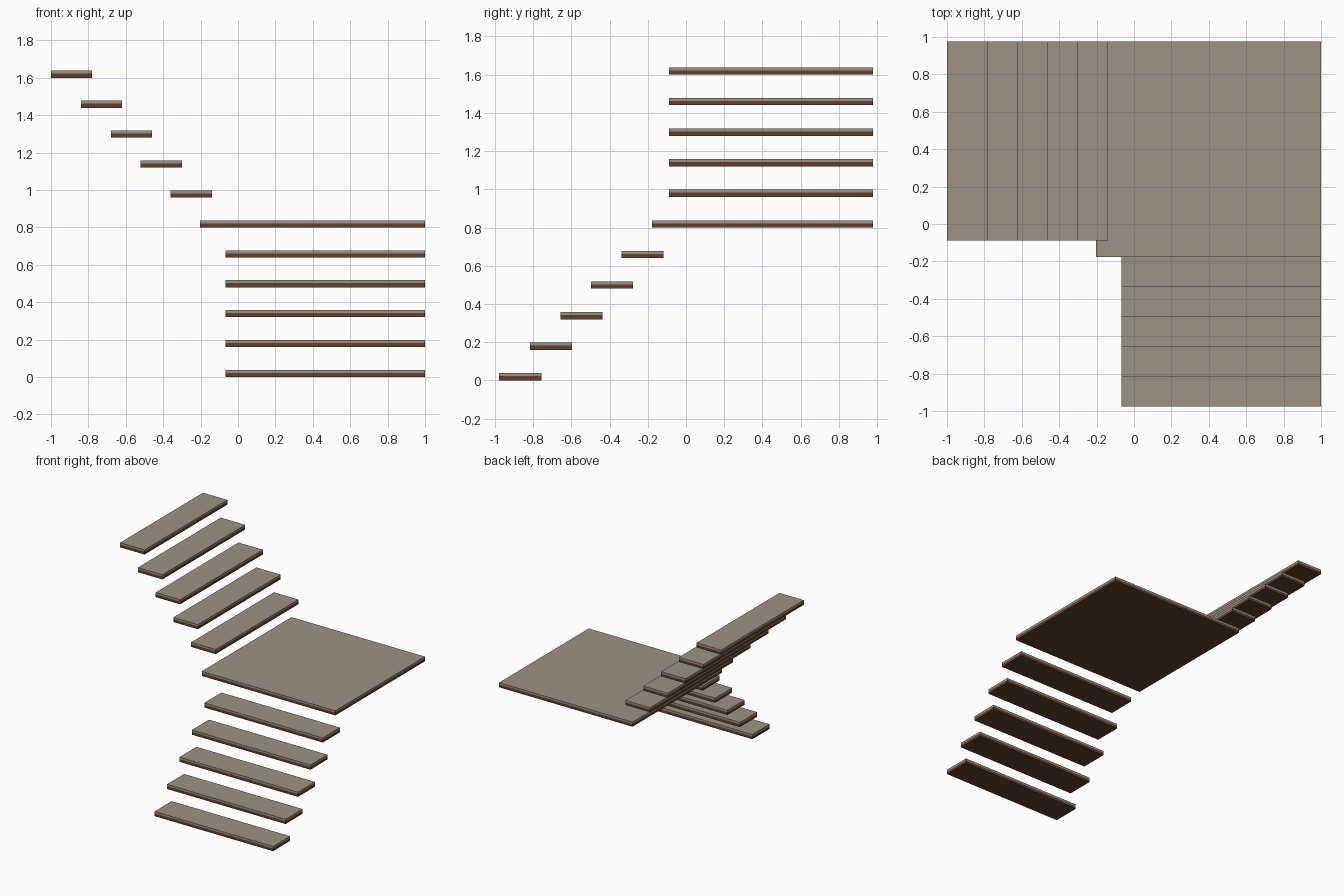
import bpy, bmesh

if "Cube" in bpy.data.objects:
    bpy.data.objects.remove(bpy.data.objects["Cube"])

def material(name, col):
    m = bpy.data.materials.new(name)
    m.diffuse_color = (*col, 1)
    m.use_nodes = True
    m.node_tree.nodes["Principled BSDF"].inputs["Base Color"].default_value = m.diffuse_color
    return m

STONE = material("warm grey stone", (0.33, 0.29, 0.235))
WOOD = material("dark brown wood", (0.115, 0.05, 0.03))

THICK, CAP = 0.038, 0.016   # whole slab, grey upper layer

def box(name, x0, x1, y0, y1, z0, z1, mat):
    bm = bmesh.new()
    bmesh.ops.create_cube(bm, size=1)
    for v in bm.verts:
        v.co = ((x0 + x1) / 2 + v.co.x * (x1 - x0),
                (y0 + y1) / 2 + v.co.y * (y1 - y0),
                (z0 + z1) / 2 + v.co.z * (z1 - z0))
    # drop the hidden face where the two layers meet
    drop = 1 if mat == WOOD else -1
    bmesh.ops.delete(bm, geom=[f for f in bm.faces if f.normal.z * drop > 0.5],
                     context='FACES_ONLY')
    me = bpy.data.meshes.new(name)
    bm.to_mesh(me)
    bm.free()
    me.materials.append(mat)
    bpy.context.collection.objects.link(bpy.data.objects.new(name, me))

def slab(name, x0, x1, y0, y1, z):
    split = z + THICK - CAP
    box(name + "_base", x0, x1, y0, y1, z, split, WOOD)
    box(name + "_top", x0, x1, y0, y1, split, z + THICK, STONE)

RUN, RISE, DEPTH, EDGE = 0.16, 0.16, 0.22, 0.977

# lower flight climbs to the back, upper flight climbs to the left
for i in range(5):
    y = -EDGE + RUN * i
    slab(f"lower_tread_{i + 1}", -0.068, 1.0, y, y + DEPTH, RISE * i)
    x = -0.14 - RUN * i
    slab(f"upper_tread_{i + 1}", x - DEPTH, x, -0.088, EDGE, RISE * (i + 6))

# corner landing
slab("landing", -0.202, 1.0, -0.177, EDGE, RISE * 5)
